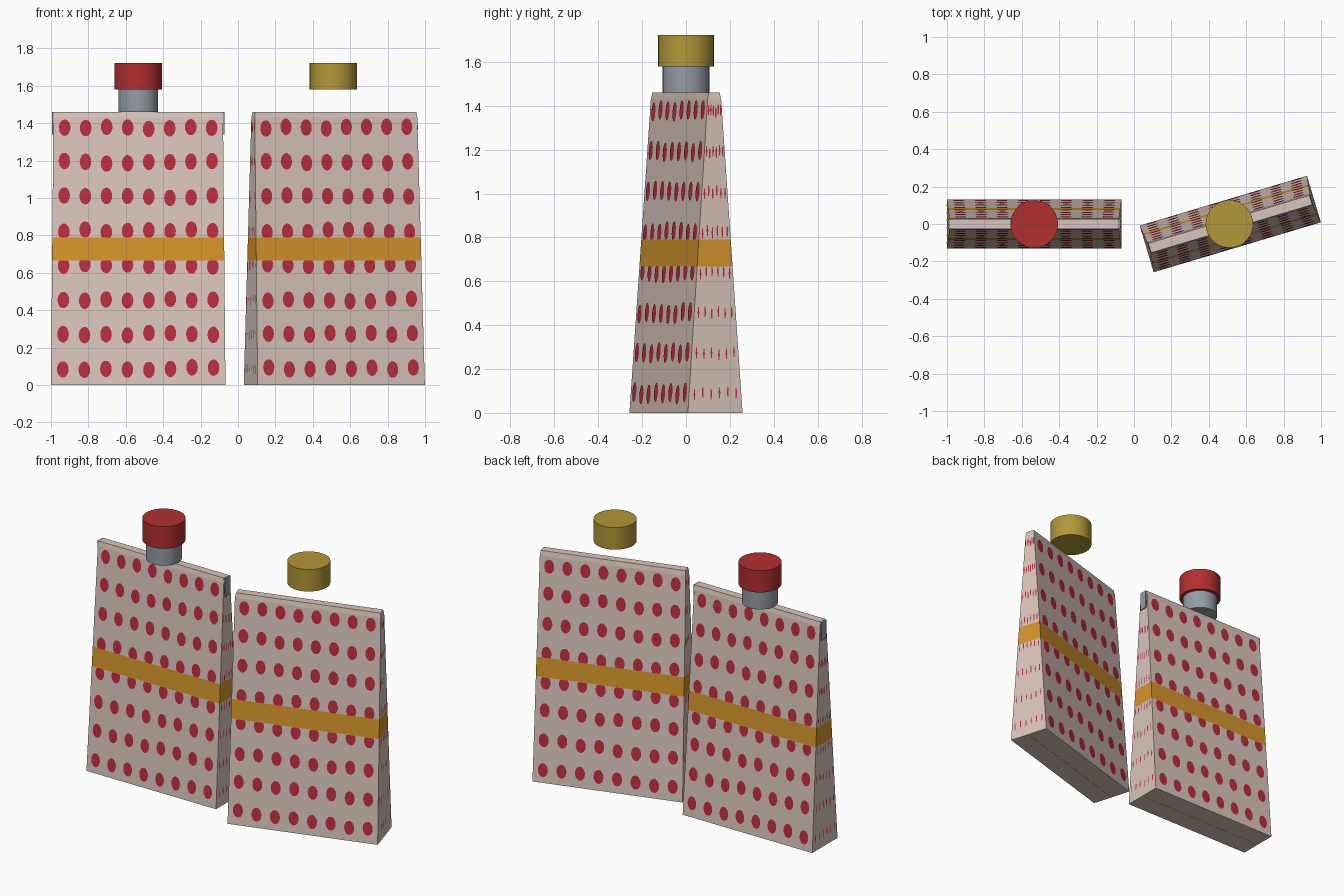
import bpy, bmesh, math, random
from mathutils import Matrix

if "Cube" in bpy.data.objects:
    bpy.data.objects.remove(bpy.data.objects["Cube"])

random.seed(4)


def material(name, rgb):
    m = bpy.data.materials.new(name)
    m.diffuse_color = (*rgb, 1)
    m.use_nodes = True
    m.node_tree.nodes["Principled BSDF"].inputs["Base Color"].default_value = m.diffuse_color
    return m


BEIGE = material("beige", (0.70, 0.56, 0.51))
SPOT = material("spot red", (0.50, 0.026, 0.05))
ORANGE = material("orange band", (0.67, 0.30, 0.025))
GREY = material("grey metal", (0.30, 0.33, 0.37))
RED = material("cap red", (0.45, 0.028, 0.03))
GOLD = material("cap gold", (0.45, 0.31, 0.04))

TOP, SHOULDER = 1.46, 1.43
BAND = (0.667, 0.79)


def half_width(z):
    return 0.4665 - 0.013 * z / SHOULDER


def half_depth(z):
    return 0.13 - 0.098 * z / SHOULDER


def make(name, bm, mats, place):
    me = bpy.data.meshes.new(name)
    bm.to_mesh(me)
    bm.free()
    for m in mats:
        me.materials.append(m)
    ob = bpy.data.objects.new(name, me)
    ob.matrix_world = place
    bpy.context.collection.objects.link(ob)
    return ob


# Tapered packet with a coloured band between two heights
def packet(name, place):
    bm = bmesh.new()
    sections = [(z, half_width(z), half_depth(z)) for z in (0, *BAND, SHOULDER)]
    sections.append((TOP, 0.449, 0.026))
    rings = [[bm.verts.new((sx * w, sy * d, z))
              for sx, sy in ((-1, -1), (1, -1), (1, 1), (-1, 1))]
             for z, w, d in sections]
    bm.faces.new(rings[0][::-1])
    bm.faces.new(rings[-1])
    for k in range(len(rings) - 1):
        for i in range(4):
            j = (i + 1) % 4
            f = bm.faces.new((rings[k][i], rings[k][j], rings[k + 1][j], rings[k + 1][i]))
            f.material_index = 1 if k == 1 else 0
    make(name, bm, [BEIGE, ORANGE], place)


# Painted spots on broad sides, thin flecks on the ends, line underneath
def spots(name, place):
    bm = bmesh.new()
    gap = 0.002

    def ellipse(c, ru, rz, n, surface, flip):
        pts = []
        for i in range(n):
            a = 2 * math.pi * i / n
            z = c[1] + rz * math.sin(a)
            if not BAND[0] < c[1] < BAND[1]:
                if c[1] > BAND[1]:
                    z = max(z, BAND[1])
                else:
                    z = min(z, BAND[0]) if c[1] < BAND[0] else z
            pts.append(bm.verts.new(surface(c[0] + ru * math.cos(a), z)))
        bm.faces.new(pts[::-1] if flip else pts)

    for row in range(8):
        z0 = 0.088 + row * 0.1838
        for s in (-1, 1):
            for col in range(8):
                u = (-0.404 + col * 0.1154) * half_width(z0) / 0.4665
                z = z0 + random.uniform(-0.008, 0.008)
                ellipse((u, z), 0.031, 0.044, 18,
                        lambda a, b: (a, s * (half_depth(b) + gap), b), s > 0)
            for col in range(6):
                u = (-0.8 + col * 0.32) * half_depth(z0)
                z = z0 + random.uniform(-0.008, 0.008)
                ellipse((u, z), 0.004, 0.028, 6,
                        lambda a, b: (s * (half_width(b) + gap), a, b), s < 0)
    # broken line under the base
    for col in range(8):
        x = -0.404 + col * 0.1154
        f = bm.faces.new([bm.verts.new((x + a, b, -0.0005))
                          for a, b in ((-.045, -.005), (-.045, .005), (.045, .005), (.045, -.005))])
        f.material_index = 1
    make(name, bm, [SPOT, ORANGE], place)


def cylinder(name, x, r, z0, z1, mat):
    bm = bmesh.new()
    bmesh.ops.create_cone(bm, cap_ends=True, segments=40, radius1=r, radius2=r, depth=z1 - z0)
    for f in bm.faces:
        f.smooth = len(f.verts) == 4
    for e in bm.edges:
        e.smooth = all(len(f.verts) == 4 for f in e.link_faces)
    make(name, bm, [mat], Matrix.Translation((x, 0, (z0 + z1) / 2)))


left = Matrix.Translation((-0.5335, 0, 0))
right = Matrix.Translation((0.515, 0, 0)) @ Matrix.Rotation(math.radians(16.6), 4, 'Z')
for side, place in (("left", left), ("right", right)):
    packet(side + "_packet", place)
    spots(side + "_spots", place)

# Grey clip bar showing at the top ends of the left packet
bm = bmesh.new()
bmesh.ops.create_cube(bm, size=1)
bmesh.ops.scale(bm, vec=(0.922, 0.052, 0.119), verts=bm.verts)
make("clip_bar", bm, [GREY], left @ Matrix.Translation((0, 0, 1.3995)))

# Neck and caps
cylinder("neck", -0.5335, 0.106, 1.46, 1.585, GREY)
cylinder("red_cap", -0.5335, 0.127, 1.58, 1.723, RED)
cylinder("gold_cap", 0.51, 0.127, 1.58, 1.723, GOLD)
